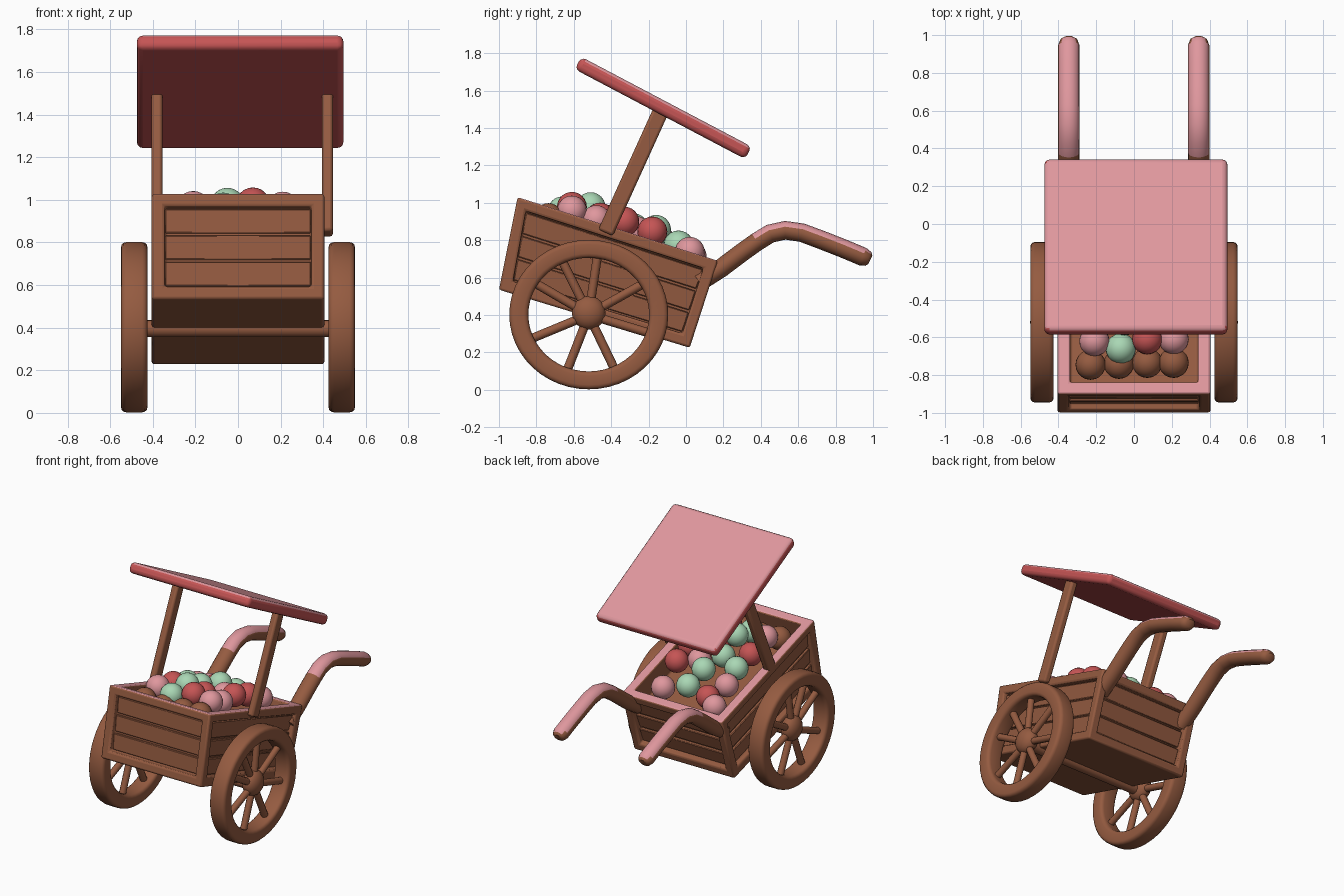
import bpy, bmesh, math
from mathutils import Vector, Matrix

if "Cube" in bpy.data.objects:
    bpy.data.objects.remove(bpy.data.objects["Cube"])


def material(name, rgb):
    m = bpy.data.materials.new(name)
    m.diffuse_color = (*rgb, 1)
    m.use_nodes = True
    m.node_tree.nodes["Principled BSDF"].inputs["Base Color"].default_value = m.diffuse_color
    return m


BROWN = material("wood_brown", (0.30, 0.105, 0.052))
PINK = material("pale_pink", (0.74, 0.31, 0.34))
RED = material("soft_red", (0.56, 0.09, 0.09))
GREEN = material("mint_green", (0.40, 0.68, 0.46))


def finish(name, bm, mats, bevel=0, segs=2, smooth=40):
    bmesh.ops.recalc_face_normals(bm, faces=bm.faces)
    me = bpy.data.meshes.new(name)
    bm.to_mesh(me)
    bm.free()
    for m in mats:
        me.materials.append(m)
    ob = bpy.data.objects.new(name, me)
    bpy.context.collection.objects.link(ob)
    if bevel:
        b = ob.modifiers.new("bevel", "BEVEL")
        b.width, b.segments, b.limit_method = bevel, segs, "ANGLE"
    bpy.ops.object.select_all(action="DESELECT")
    ob.select_set(True)
    bpy.context.view_layer.objects.active = ob
    bpy.ops.object.shade_smooth_by_angle(angle=math.radians(smooth))
    return ob


def box(bm, size, mat=Matrix()):
    return bmesh.ops.create_cube(bm, size=1, matrix=mat @ Matrix.Diagonal((*size, 1)))


def rod(bm, a, b, radius, segs=12):
    a, b = Vector(a), Vector(b)
    m = Matrix.Translation((a + b) / 2) @ (b - a).to_track_quat("Z", "Y").to_matrix().to_4x4()
    bmesh.ops.create_cone(bm, cap_ends=True, segments=segs, radius1=radius,
                          radius2=radius, depth=(b - a).length, matrix=m)


# Cart body: tilted side profile extruded across, panels inset on the walls
HALF = 0.405
profile = [(-1.0, 0.535), (0.02, 0.225), (0.17, 0.69), (-0.90, 1.03)]
bm = bmesh.new()
face = bm.faces.new([bm.verts.new((-HALF, y, z)) for y, z in profile])
ext = bmesh.ops.extrude_face_region(bm, geom=[face])
bmesh.ops.translate(bm, vec=(2 * HALF, 0, 0),
                    verts=[g for g in ext["geom"] if isinstance(g, bmesh.types.BMVert)])
bmesh.ops.recalc_face_normals(bm, faces=bm.faces)
bm.normal_update()
top = max(bm.faces, key=lambda f: f.normal.z)
bottom = min(bm.faces, key=lambda f: f.normal.z)
walls = [f for f in bm.faces if f not in (top, bottom)]
top_normal = top.normal.copy()
bmesh.ops.inset_individual(bm, faces=[top], thickness=0.095)
hole = bmesh.ops.extrude_face_region(bm, geom=[top])
bmesh.ops.translate(bm, vec=-0.16 * top_normal,
                    verts=[g for g in hole["geom"] if isinstance(g, bmesh.types.BMVert)])
if top.is_valid:
    bmesh.ops.delete(bm, geom=[top], context="FACES_ONLY")
bmesh.ops.inset_individual(bm, faces=walls, thickness=0.085)
bmesh.ops.inset_individual(bm, faces=walls, thickness=0.004, depth=-0.045)
panels = [([v.co.copy() for v in f.verts], f.normal.copy()) for f in walls]
# Rim of the body is pink
rim_z = lambda y: 0.69 - 0.318 * (y - 0.17)
for f in bm.faces:
    c = f.calc_center_median()
    f.material_index = int(f.normal.dot(top_normal) > 0.9 and c.z > rim_z(c.y) - 0.03)
finish("cart_body", bm, [BROWN, PINK], bevel=0.012)

# Three planks in every wall panel
bm = bmesh.new()
for corners, n in panels:
    corners = sorted(corners, key=lambda p: p.dot(top_normal))
    low, high = corners[:2], corners[2:]
    if (low[1] - low[0]).dot(high[1] - high[0]) < 0:
        high.reverse()
    for i in range(3):
        t0, t1 = i / 3 + 0.015, (i + 1) / 3 - 0.015
        quad = [low[0].lerp(high[0], t0), low[1].lerp(high[1], t0),
                low[1].lerp(high[1], t1), low[0].lerp(high[0], t1)]
        back = [bm.verts.new(p - 0.004 * n) for p in quad]
        front = [bm.verts.new(p + (0.02 if k > 1 else 0.01) * n) for k, p in enumerate(quad)]
        bm.faces.new(back)
        bm.faces.new(front)
        for k in range(4):
            bm.faces.new((back[k], back[(k + 1) % 4], front[(k + 1) % 4], front[k]))
finish("wall_planks", bm, [BROWN], bevel=0.005, segs=1)

# Axle
WY, WZ = -0.52, 0.402
bm = bmesh.new()
rod(bm, (-0.48, WY, 0.395), (0.48, WY, 0.395), 0.04, 20)
finish("axle", bm, [BROWN])

# Wheels: rounded rim, spokes and domed hub, slightly flattened in height
FLAT = 0.94
SPOKES = (82, 31, -18, -66, -110, -156, 148, 115)
for side, label in ((-1, "left"), (1, "right")):
    cx = side * 0.487
    bm = bmesh.new()
    section = []
    for sx, sr, start in ((1, 1, 0), (-1, 1, 90), (-1, -1, 180), (1, -1, 270)):
        for a in (0, 30, 60, 90):
            a = math.radians(start + a)
            section.append((sx * 0.037 + 0.025 * math.cos(a),
                            0.374 + sr * 0.026 + 0.025 * math.sin(a)))
    N = 48
    rings = [[bm.verts.new((cx + x, WY + r * math.cos(2 * math.pi * i / N),
                            WZ + FLAT * r * math.sin(2 * math.pi * i / N)))
              for x, r in section] for i in range(N)]
    for i in range(N):
        p, q = rings[i], rings[(i + 1) % N]
        for k in range(len(section)):
            j = (k + 1) % len(section)
            bm.faces.new((p[k], p[j], q[j], q[k]))
    finish(f"wheel_rim_{label}", bm, [BROWN])
    bm = bmesh.new()
    for deg in SPOKES:
        c, s = math.cos(math.radians(deg)), math.sin(math.radians(deg))
        rod(bm, (cx, WY + 0.05 * c, WZ + 0.05 * s),
            (cx, WY + 0.345 * c, WZ + 0.345 * FLAT * s), 0.024, 10)
    finish(f"wheel_spokes_{label}", bm, [BROWN])
    bm = bmesh.new()
    bmesh.ops.create_uvsphere(bm, u_segments=20, v_segments=12, radius=0.09,
                              matrix=Matrix.Translation((cx, WY, WZ + 0.01))
                              @ Matrix.Diagonal((0.7, 1, 1, 1)))
    finish(f"wheel_hub_{label}", bm, [BROWN])

# Canopy: pink top, red edges and underside
bm = bmesh.new()
tilt = Matrix.Rotation(math.radians(-27.8), 4, "X")
box(bm, (0.97, 1.03, 0.075), Matrix.Translation((0.01, -0.122, 1.507)) @ tilt)
bm.normal_update()
for f in bm.faces:
    f.material_index = int(f.normal.z > 0.7)
finish("canopy", bm, [RED, PINK], bevel=0.028, segs=3)

# Canopy posts
for x, label in ((-0.38, "left"), (0.42, "right")):
    bm = bmesh.new()
    a, b = Vector((x, -0.43, 0.84)), Vector((x, -0.135, 1.49))
    lean = math.atan2(b.y - a.y, b.z - a.z)
    box(bm, (0.05, 0.085, (b - a).length),
        Matrix.Translation((a + b) / 2) @ Matrix.Rotation(-lean, 4, "X"))
    finish(f"canopy_post_{label}", bm, [BROWN], bevel=0.014)

# Handles: swept tube with a rounded tip, pink along the upper side
path = [(0.07, 0.575), (0.19, 0.652), (0.30, 0.735), (0.38, 0.792), (0.45, 0.835),
        (0.53, 0.853), (0.62, 0.84), (0.72, 0.803), (0.84, 0.756), (0.945, 0.712),
        (0.975, 0.70), (0.985, 0.695)]
for x, label in ((-0.345, "left"), (0.342, "right")):
    bm = bmesh.new()
    rings, SEG = [], 16
    for i, (y, z) in enumerate(path):
        p, q = path[max(i - 1, 0)], path[min(i + 1, len(path) - 1)]
        t = Vector((0, q[0] - p[0], q[1] - p[1])).normalized()
        up = Vector((0, -t.z, t.y))
        r = {10: 0.8, 11: 0.5}.get(i - 0, 1.0)
        rings.append([bm.verts.new(Vector((x, y, z))
                      + r * (0.057 * math.cos(2 * math.pi * k / SEG) * Vector((1, 0, 0))
                             + 0.05 * math.sin(2 * math.pi * k / SEG) * up))
                      for k in range(SEG)])
    for p, q in zip(rings, rings[1:]):
        for k in range(SEG):
            j = (k + 1) % SEG
            bm.faces.new((p[k], p[j], q[j], q[k]))
    bm.faces.new(rings[0])
    bm.faces.new(rings[-1])
    bmesh.ops.recalc_face_normals(bm, faces=bm.faces)
    for f in bm.faces:
        f.material_index = int(f.normal.z > 0.45 and f.calc_center_median().y > 0.37)
    finish(f"handle_{label}", bm, [BROWN, PINK])

# Balls heaped in the cart: x, y, height above the rim plane
balls = {
    "red": (RED, [(0.20, -0.33, 0.05), (0.20, -0.18, 0.045), (-0.17, -0.01, 0),
                  (0.07, -0.61, 0.04), (-0.22, -0.43, 0.03), (0.05, -0.46, 0.03)]),
    "pink": (PINK, [(-0.21, -0.62, 0.02), (0.21, -0.61, 0.02), (-0.25, 0.03, -0.02),
                    (-0.23, -0.14, 0.01), (0.08, -0.27, 0.02), (0.20, -0.48, 0.01),
                    (0.17, 0.02, 0)]),
    "green": (GREEN, [(0.01, -0.04, 0.015), (-0.03, -0.16, 0.06), (-0.21, -0.28, 0.03),
                      (-0.07, -0.33, 0.05), (-0.05, -0.51, 0.07), (-0.07, -0.66, 0.0)]),
    "brown": (BROWN, [(-0.23, -0.745, -0.07), (0.07, -0.735, -0.07), (0.21, -0.735, -0.06),
                      (-0.08, -0.74, -0.08)]),
}
for colour, (mat, spots) in balls.items():
    bm = bmesh.new()
    for x, y, h in spots:
        bmesh.ops.create_uvsphere(bm, u_segments=20, v_segments=12, radius=0.08,
                                  matrix=Matrix.Translation((x, y, rim_z(y) + h)))
    finish(f"{colour}_balls", bm, [mat])
